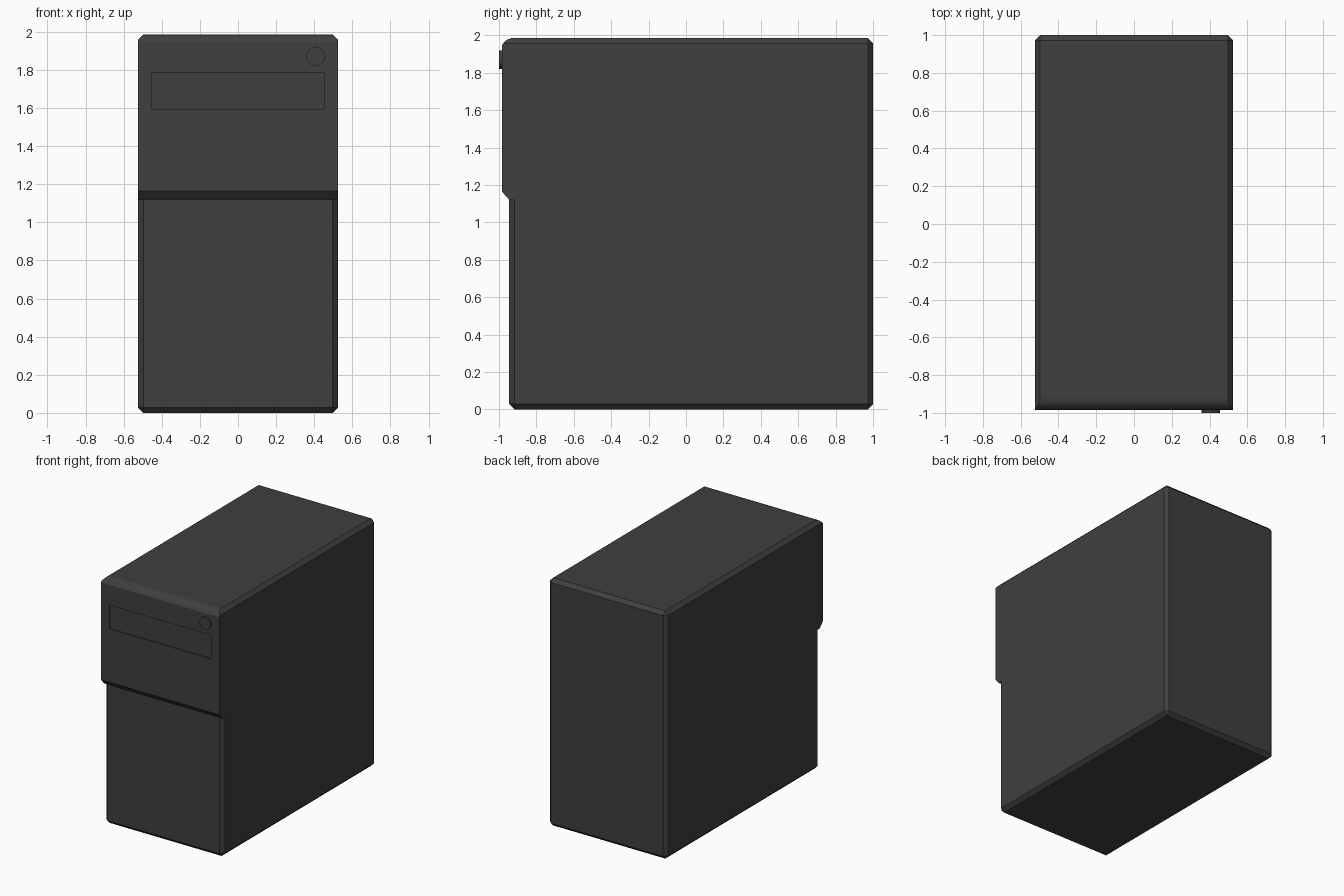
import bpy, bmesh, math
from mathutils import Matrix, Vector

if "Cube" in bpy.data.objects:
    bpy.data.objects.remove(bpy.data.objects["Cube"])

W, H, C = 0.525, 1.985, 0.028          # half width, height, chamfer
FRONT_LOW, FRONT_UP, BACK = -0.945, -0.985, 1.0

black = bpy.data.materials.new("charcoal_plastic")
black.diffuse_color = (0.05, 0.05, 0.05, 1)
black.use_nodes = True
black.node_tree.nodes["Principled BSDF"].inputs["Base Color"].default_value = black.diffuse_color


def make_object(name, bm):
    bmesh.ops.recalc_face_normals(bm, faces=bm.faces)
    mesh = bpy.data.meshes.new(name)
    bm.to_mesh(mesh)
    bm.free()
    mesh.materials.append(black)
    obj = bpy.data.objects.new(name, mesh)
    bpy.context.collection.objects.link(obj)
    return obj


def box(x0, x1, y0, y1, z0, z1):
    bm = bmesh.new()
    m = (Matrix.Translation(((x0 + x1) / 2, (y0 + y1) / 2, (z0 + z1) / 2))
         @ Matrix.Diagonal((x1 - x0, y1 - y0, z1 - z0, 1)))
    bmesh.ops.create_cube(bm, size=1, matrix=m)
    return bm


def combine(target, tool, operation):
    mod = target.modifiers.new(operation.lower(), 'BOOLEAN')
    mod.operation, mod.object, mod.solver = operation, tool, 'EXACT'
    bpy.context.view_layer.objects.active = target
    bpy.ops.object.modifier_apply(modifier=mod.name)
    bpy.data.objects.remove(tool)


# Case: box with every edge chamfered
bm = box(-W, W, FRONT_LOW, BACK, 0, H)
bmesh.ops.bevel(bm, geom=bm.edges[:], offset=C, segments=1, affect='EDGES')
case = make_object("tower_case", bm)

# Upper bezel: side profile with sloped underside and rounded top, extruded across
profile = [(FRONT_LOW, 1.12), (FRONT_UP, 1.165), (FRONT_UP, 1.945), (-0.972, 1.964),
           (-0.955, 1.978), (-0.932, H), (FRONT_LOW + C, H), (FRONT_LOW + C, 1.12)]
bm = bmesh.new()
face = bm.faces.new([bm.verts.new((-W, y, z)) for y, z in profile])
ext = bmesh.ops.extrude_face_region(bm, geom=[face])
bmesh.ops.translate(bm, vec=(2 * W, 0, 0),
                    verts=[g for g in ext["geom"] if isinstance(g, bmesh.types.BMVert)])
bmesh.ops.recalc_face_normals(bm, faces=bm.faces)
# chamfer its two top side edges in line with the case
for s in (-1, 1):
    bmesh.ops.bisect_plane(bm, geom=bm.verts[:] + bm.edges[:] + bm.faces[:],
                           plane_co=Vector((s * W, 0, H - C)),
                           plane_no=Vector((s, 0, 1)).normalized(), clear_outer=True)
    bmesh.ops.holes_fill(bm, edges=[e for e in bm.edges if e.is_boundary], sides=0)
bezel = make_object("upper_bezel", bm)
combine(case, bezel, 'UNION')

# Shallow drive bay recess
bay = make_object("drive_bay_cutter", box(-0.45, 0.45, -1.1, FRONT_UP + 0.01, 1.592, 1.782))
combine(case, bay, 'DIFFERENCE')

# Round power button
bm = bmesh.new()
bmesh.ops.create_cone(bm, cap_ends=True, segments=32, radius1=0.049, radius2=0.049, depth=0.03,
                      matrix=Matrix.Translation((0.407, -0.985, 1.87))
                      @ Matrix.Rotation(math.pi / 2, 4, 'X'))
button = make_object("power_button", bm)

# Smooth the rounded parts, keep hard edges sharp
for obj in (case, button):
    bpy.ops.object.select_all(action='DESELECT')
    obj.select_set(True)
    bpy.context.view_layer.objects.active = obj
    bpy.ops.object.shade_smooth_by_angle(angle=math.radians(30))
